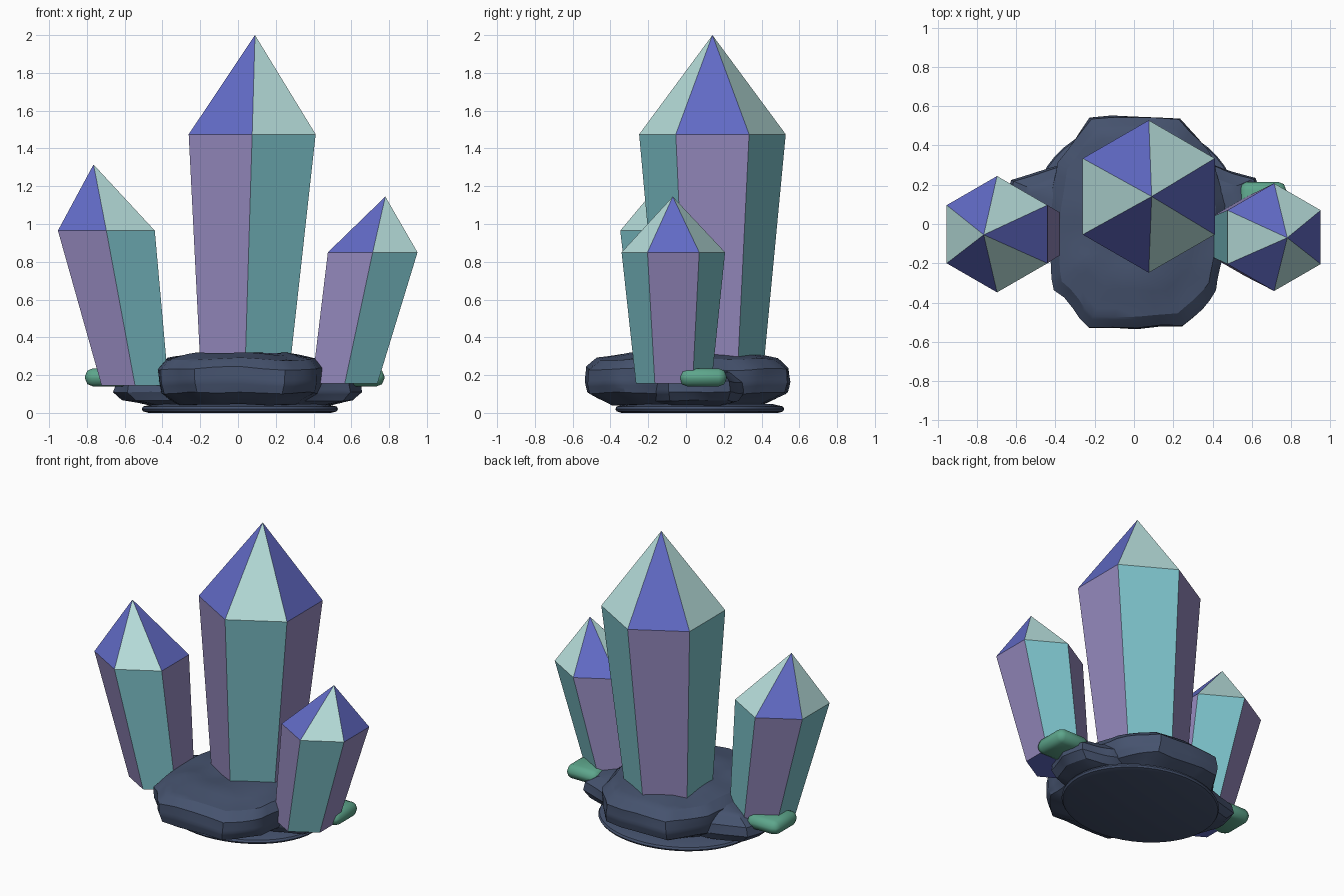
import bpy, bmesh
from math import cos, sin, radians, pi
from mathutils import Vector, noise

if "Cube" in bpy.data.objects:
    bpy.data.objects.remove(bpy.data.objects["Cube"])


def material(name, rgb):
    m = bpy.data.materials.new(name)
    m.diffuse_color = (*rgb, 1)
    m.use_nodes = True
    m.node_tree.nodes["Principled BSDF"].inputs["Base Color"].default_value = m.diffuse_color
    return m


TEAL = material("teal", (0.20, 0.53, 0.58))
PURPLE = material("purple", (0.31, 0.26, 0.53))
MINT = material("mint", (0.48, 0.74, 0.72))
BLUE = material("blue", (0.12, 0.145, 0.56))
ROCK = material("rock", (0.06, 0.085, 0.155))
GREEN = material("green", (0.11, 0.38, 0.26))


def finish(bm, name, mats, smooth=None):
    bmesh.ops.recalc_face_normals(bm, faces=bm.faces[:])
    me = bpy.data.meshes.new(name)
    bm.to_mesh(me)
    bm.free()
    ob = bpy.data.objects.new(name, me)
    bpy.context.collection.objects.link(ob)
    for m in mats:
        me.materials.append(m)
    if smooth:
        bpy.ops.object.select_all(action='DESELECT')
        ob.select_set(True)
        bpy.context.view_layer.objects.active = ob
        bpy.ops.object.shade_smooth_by_angle(angle=radians(smooth))
    return ob


def crystal(name, base, r0, top, r1, apex):
    """Six-sided flaring shaft with a pointed tip, facets alternating in colour."""
    bm = bmesh.new()

    def ring(c, r):
        return [bm.verts.new((c[0] + r * cos(-pi / 2 + k * pi / 3),
                              c[1] + r * sin(-pi / 2 + k * pi / 3), c[2])) for k in range(6)]
    lo, hi, tip = ring(base, r0), ring(top, r1), bm.verts.new(apex)
    for k in range(6):
        j = (k + 1) % 6
        bm.faces.new((lo[k], lo[j], hi[j], hi[k])).material_index = k % 2
        bm.faces.new((hi[k], hi[j], tip)).material_index = 2 + k % 2
    bm.faces.new(lo[::-1]).material_index = 3
    finish(bm, name, [TEAL, PURPLE, MINT, BLUE])


def slab(name, outline, profile, centre=(0, 0), cuts=0, rough=0.0, angle=30):
    """Stack scaled copies of an outline at (z, scale) steps, then roughen."""
    bm = bmesh.new()
    rings = [[bm.verts.new((centre[0] + x * s, centre[1] + y * s, z)) for x, y in outline]
             for z, s in profile]
    n = len(outline)
    for a, b in zip(rings, rings[1:]):
        for k in range(n):
            j = (k + 1) % n
            bm.faces.new((a[k], a[j], b[j], b[k]))
    for r, z in ((rings[0], profile[0][0]), (rings[-1], profile[-1][0])):
        mid = bm.verts.new((*centre, z))
        for k in range(n):
            bm.faces.new((r[k], r[(k + 1) % n], mid))
    if cuts:
        bmesh.ops.subdivide_edges(bm, edges=bm.edges[:], cuts=cuts, use_grid_fill=True)
        for v in bm.verts:
            d = noise.noise_vector(v.co * 4.5) * rough
            v.co += Vector((d.x, d.y, d.z * 0.7))
    finish(bm, name, [ROCK], angle)


# crystals
crystal("tall_crystal", (0.035, 0.137, 0.15), 0.265, (0.075, 0.14, 1.475), 0.388, (0.09, 0.14, 2.0))
crystal("left_crystal", (-0.545, -0.05, 0.145), 0.205, (-0.697, -0.052, 0.965), 0.296, (-0.765, -0.055, 1.315))
crystal("right_crystal", (0.565, -0.065, 0.155), 0.2, (0.713, -0.067, 0.85), 0.274, (0.78, -0.07, 1.145))

# main boulder
slab("main_rock",
     [(0.24, 0.54), (0.41, 0.32), (0.46, 0.1), (0.46, -0.12), (0.42, -0.34), (0.25, -0.53),
      (-0.23, -0.53), (-0.41, -0.34), (-0.43, -0.12), (-0.43, 0.1), (-0.4, 0.32), (-0.22, 0.54)],
     [(0.04, 0.72), (0.105, 0.96), (0.16, 0.99), (0.235, 0.99), (0.285, 0.88), (0.315, 0.55)],
     cuts=3, rough=0.025)

# wide low boulder beneath the side crystals
slab("low_rock",
     [(0.40, 0.31), (0.62, 0.24), (0.66, 0.08), (0.60, -0.10), (0.35, -0.2),
      (-0.35, -0.2), (-0.58, -0.10), (-0.65, 0.08), (-0.62, 0.23), (-0.38, 0.31)],
     [(0.04, 0.72), (0.065, 0.93), (0.11, 1.0), (0.17, 0.98), (0.225, 0.84), (0.25, 0.6)],
     cuts=3, rough=0.02)

# thin oval foot
slab("foot_disc",
     [(0.52 * cos(k * pi / 24), 0.447 * sin(k * pi / 24)) for k in range(48)],
     [(0.0, 0.93), (0.008, 0.985), (0.02, 1.0), (0.034, 0.985), (0.048, 0.85)],
     centre=(0.01, 0.073), angle=40)

# small rounded green pebbles
for name, x, y in (("left_pebble", -0.69, 0.05), ("right_pebble", 0.655, 0.09)):
    bm = bmesh.new()
    bmesh.ops.create_cube(bm, size=1)
    for v in bm.verts:
        v.co = Vector((x + v.co.x * 0.24, y + v.co.y * 0.25, 0.188 + v.co.z * 0.096))
    bmesh.ops.bevel(bm, geom=bm.edges[:], offset=0.042, segments=2, profile=0.5, affect='EDGES')
    finish(bm, name, [GREEN], 50)
